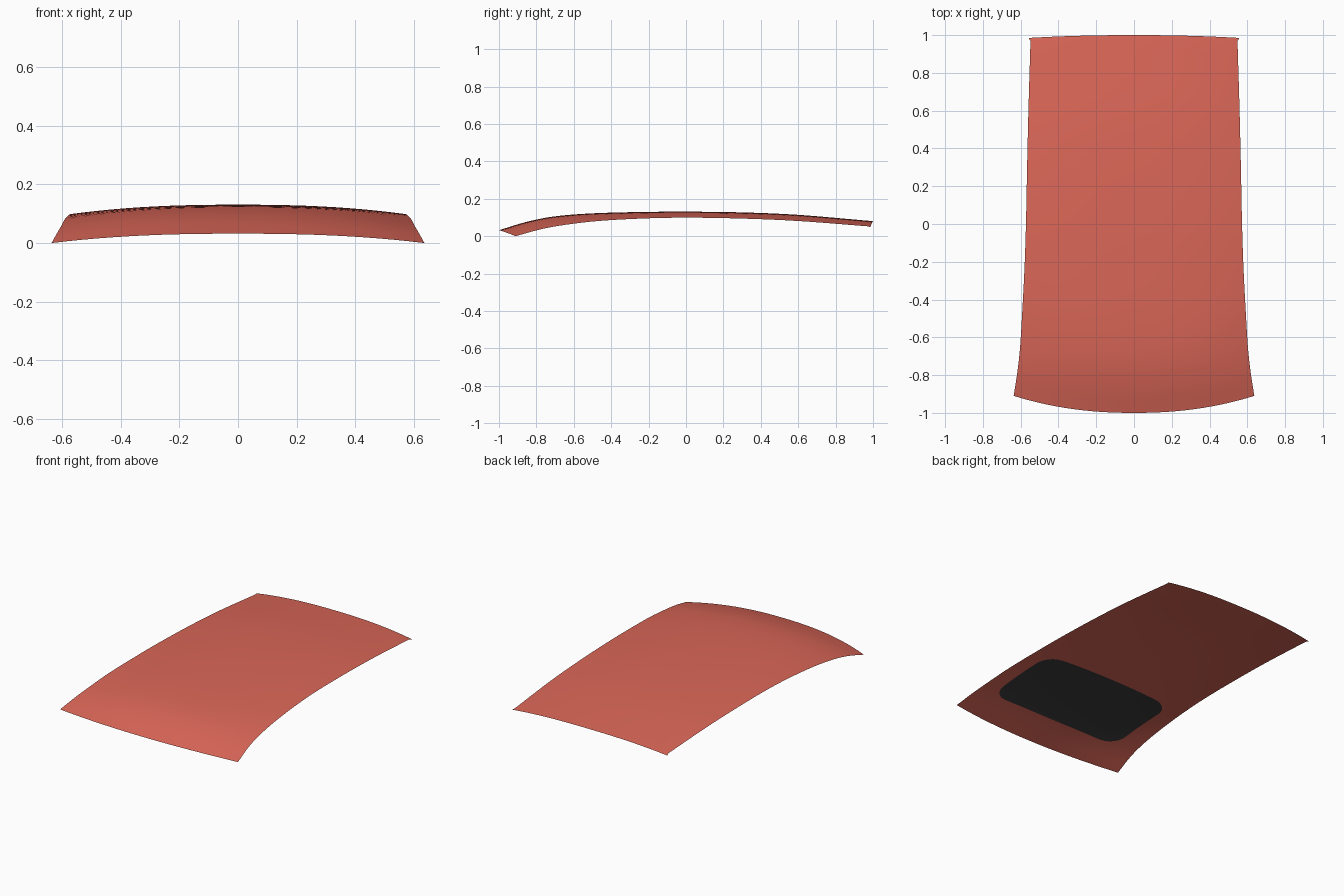
import bpy, bmesh, math
from mathutils import Vector
from mathutils.bvhtree import BVHTree

if "Cube" in bpy.data.objects:
    bpy.data.objects.remove(bpy.data.objects["Cube"])

# Stations front to rear: centre y, centre z, edge y, edge z, half width
STATIONS = [
    (-1.0, .032, -.91, .0, .637), (-.85, .077, -.78, .036, .617),
    (-.70, .106, -.65, .060, .603), (-.50, .122, -.47, .081, .592),
    (-.25, .129, -.24, .094, .580), (0, .131, 0, .099, .572),
    (.30, .127, .30, .094, .566), (.60, .114, .60, .081, .559),
    (.98, .082, .968, .053, .548)]
REAR_LIP = (1.0, .080, .985, .049, .558)


def spline(points, steps):
    """Smooth curve through all stations."""
    pts = [2 * Vector(points[0]) - Vector(points[1])]
    pts += [Vector(p) for p in points]
    pts.append(2 * pts[-1] - pts[-2])
    out = []
    for i in range(1, len(pts) - 2):
        a, b, c, d = pts[i - 1:i + 3]
        for k in range(steps):
            t = k / steps
            out.append(b + (c - a) * (t / 2) + (2 * a - 5 * b + 4 * c - d) * (t * t / 2)
                       + (3 * b - a - 3 * c + d) * (t ** 3 / 2))
    return out + [pts[-2]]


def grid_object(name, rows, color):
    """Single-sheet surface from rows of points."""
    bm = bmesh.new()
    vs = [[bm.verts.new(p) for p in row] for row in rows]
    for r0, r1 in zip(vs, vs[1:]):
        for i in range(len(r0) - 1):
            bm.faces.new((r0[i], r0[i + 1], r1[i + 1], r1[i])).smooth = True
    bm.normal_update()
    tree = BVHTree.FromBMesh(bm)
    mesh = bpy.data.meshes.new(name)
    bm.to_mesh(mesh)
    bm.free()
    mat = bpy.data.materials.new(name + "_paint")
    mat.diffuse_color = color
    mat.use_nodes = True
    mat.node_tree.nodes["Principled BSDF"].inputs["Base Color"].default_value = mat.diffuse_color
    mesh.materials.append(mat)
    bpy.context.collection.objects.link(bpy.data.objects.new(name, mesh))
    return tree


# Crowned roof skin
N = 24
roof_rows = []
for yc, zc, ye, ze, w in spline(STATIONS, 5) + [Vector(REAR_LIP)]:
    row = []
    for i in range(N + 1):
        s = 2 * i / N - 1
        row.append((w * s, yc + (ye - yc) * abs(s) ** 2.2, zc + (ze - zc) * abs(s) ** 2.4))
    roof_rows.append(row)
roof = grid_object("roof_panel", roof_rows, (.71, .135, .097, 1))

# Dark rounded sunroof lying just under the skin
W, Y0, Y1, R = .48, -.79, -.24, .11
corner = [R * (1 - math.cos(math.radians(a))) for a in range(0, 91, 10)]
ys = [Y0 + c for c in corner]
ys += [Y0 + R + (Y1 - Y0 - 2 * R) * k / 8 for k in range(1, 8)]
ys += [Y1 - c for c in reversed(corner)]
glass_rows = []
for y in ys:
    d = max(0, Y0 + R - y, y - Y1 + R)
    w = W - R + math.sqrt(max(0, R * R - d * d))
    row = []
    for i in range(N + 1):
        x = w * (2 * i / N - 1)
        yy = y + .03 * (x / W) ** 2 * (Y1 - y) / (Y1 - Y0)
        hit = roof.ray_cast(Vector((x, yy, 1)), Vector((0, 0, -1)))[0]
        row.append((x, yy, hit.z - .003))
    glass_rows.append(row)
grid_object("sunroof_glass", glass_rows, (.045, .045, .045, 1))
